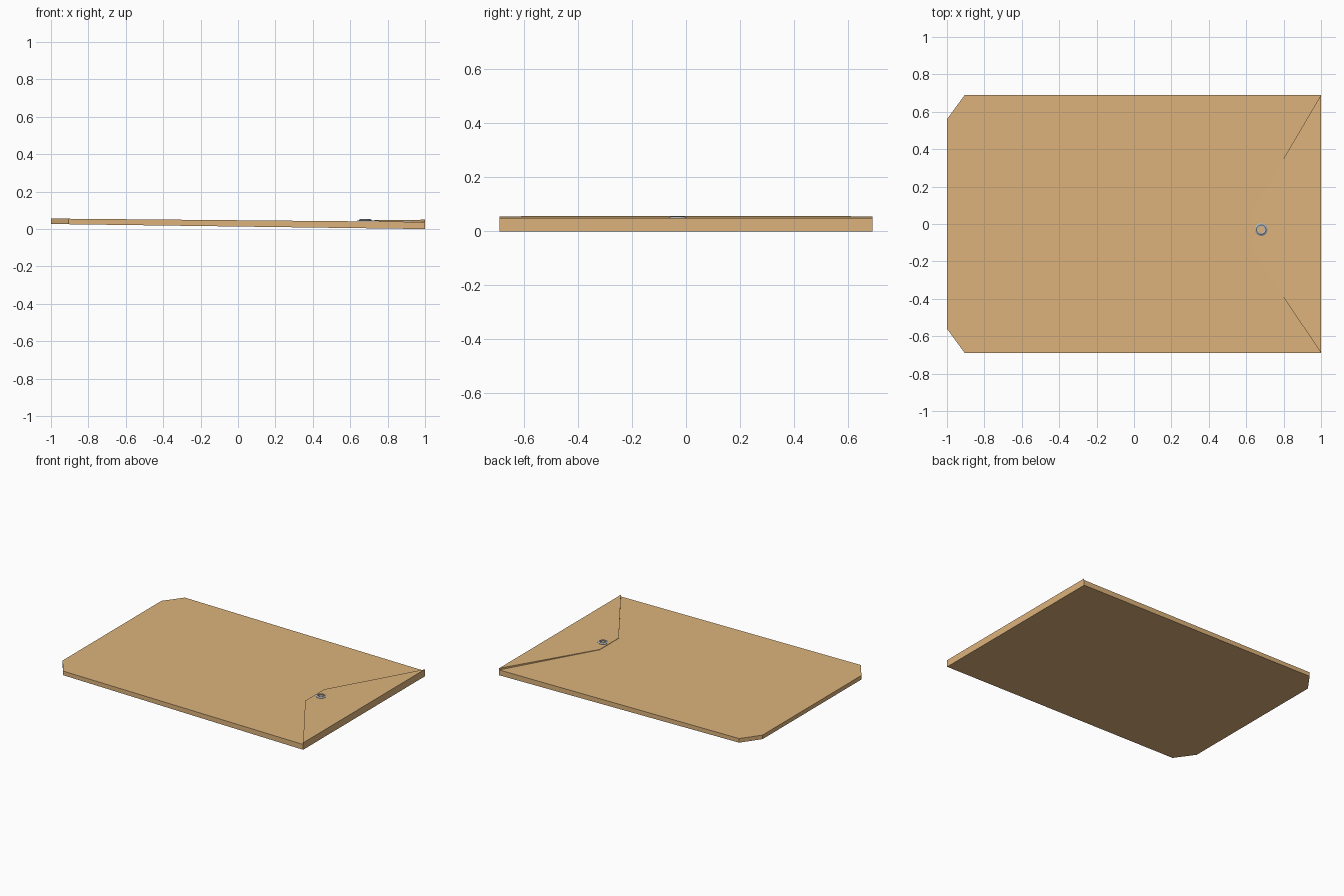
import bpy, bmesh, math

if "Cube" in bpy.data.objects:
    bpy.data.objects.remove(bpy.data.objects["Cube"])

def material(name, color):
    m = bpy.data.materials.new(name)
    m.diffuse_color = color
    m.use_nodes = True
    m.node_tree.nodes["Principled BSDF"].inputs["Base Color"].default_value = m.diffuse_color
    return m

kraft = material("kraft_paper", (0.72, 0.45, 0.2, 1))
steel = material("steel", (0.45, 0.5, 0.56, 1))

def slab(name, outline, bottom, top, mat):
    """Prism over an xy outline; bottom and top give z as a function of x."""
    bm = bmesh.new()
    lo = [bm.verts.new((x, y, bottom(x))) for x, y in outline]
    hi = [bm.verts.new((x, y, top(x))) for x, y in outline]
    bm.faces.new(lo[::-1])
    bm.faces.new(hi)
    n = len(outline)
    for i in range(n):
        j = (i + 1) % n
        bm.faces.new((lo[i], lo[j], hi[j], hi[i]))
    bmesh.ops.recalc_face_normals(bm, faces=bm.faces)
    me = bpy.data.meshes.new(name)
    bm.to_mesh(me)
    bm.free()
    me.materials.append(mat)
    ob = bpy.data.objects.new(name, me)
    bpy.context.collection.objects.link(ob)
    return ob

def ramp(x0, z0, x1, z1):
    return lambda x: z0 + (z1 - z0) * (x - x0) / (x1 - x0)

# Envelope body: tilted slab with two clipped corners
body_top = ramp(-1, 0.056, 1, 0.038)
slab("envelope_body",
     [(-1, -0.56), (-0.905, -0.69), (1, -0.69), (1, 0.69), (-0.905, 0.69), (-1, 0.56)],
     ramp(-1, 0.027, 1, 0.0), body_top, kraft)

# Folded flap: joined at the right edge, lifted slightly at its tip
slab("envelope_flap",
     [(1, -0.69), (1, 0.69), (0.635, 0.07), (0.635, -0.145)],
     ramp(0.635, 0.0435, 1, 0.038), ramp(0.635, 0.046, 1, 0.05), kraft)

# Eyelet on the flap: low rounded ring swept from a small profile
def eyelet(name, center, profile, sides, mat):
    bm = bmesh.new()
    rings = []
    for i in range(sides):
        a = 2 * math.pi * i / sides
        rings.append([bm.verts.new((center[0] + r * math.cos(a), center[1] + r * math.sin(a), z))
                      for r, z in profile])
    n = len(profile)
    for i in range(sides):
        a, b = rings[i], rings[(i + 1) % sides]
        for k in range(n):
            bm.faces.new((a[k], b[k], b[(k + 1) % n], a[(k + 1) % n]))
    bmesh.ops.recalc_face_normals(bm, faces=bm.faces)
    me = bpy.data.meshes.new(name)
    bm.to_mesh(me)
    bm.free()
    me.materials.append(mat)
    ob = bpy.data.objects.new(name, me)
    bpy.context.collection.objects.link(ob)

eyelet("eyelet", (0.68, -0.03),
       [(0.034, 0.045), (0.034, 0.049), (0.025, 0.055), (0.018, 0.054), (0.018, 0.045)],
       20, steel)
